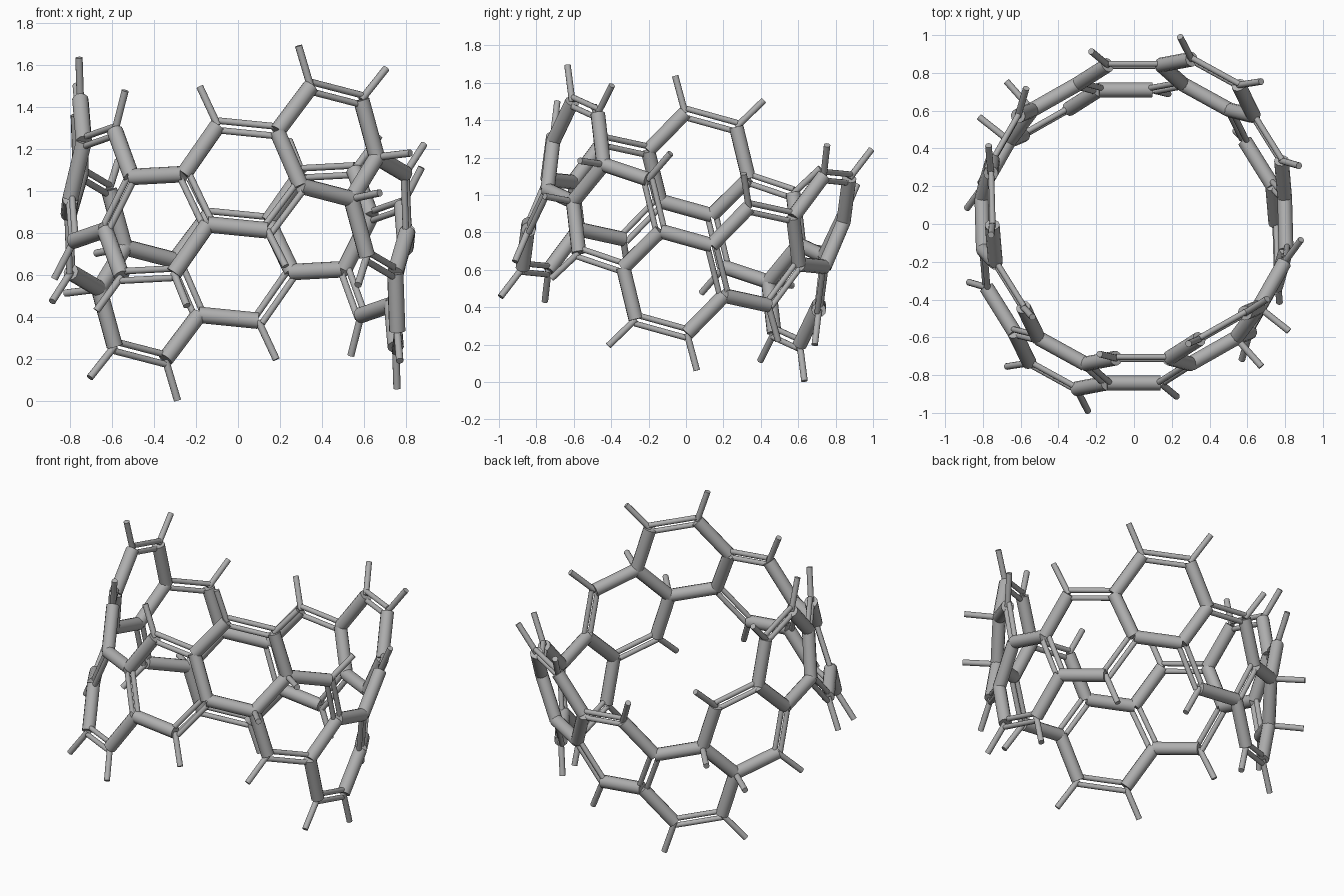
import bpy, bmesh, math
from mathutils import Vector, Matrix

if "Cube" in bpy.data.objects:
    bpy.data.objects.remove(bpy.data.objects["Cube"], do_unlink=True)

RADIUS, HALF_HEX, STUB_LEN = 0.818, 0.246, 0.205
THICK, THIN, STUB, GAP = 0.039, 0.0155, 0.0175, 0.0235

# Tilted frame of the belt
axis = Vector((0.1, 0.28, 1)).normalized()
front = Vector((0, -1, 0))
front = (front - axis * front.dot(axis)).normalized()
side = axis.cross(front)


def joint(key):
    """Position of a joint: angle step of ten degrees, level along the axis."""
    a = math.radians(10 * key[0])
    return RADIUS * (front * math.cos(a) + side * math.sin(a)) + axis * HALF_HEX * key[1]


def radial(p):
    return (p - axis * p.dot(axis)).normalized()


# Twelve hexagons around the belt, every other one raised or lowered in turn
DOUBLE_EDGES = {2: (1, 3), 8: (0, 2)}
STUB_CORNERS = {2: (0, 5), 8: (4, 5)}
singles, doubles, outward_joints = set(), set(), []
for k in range(12):
    level = (0, 1, 0, -1)[k % 4]
    corners = [(-1, 1), (1, 1), (2, 0), (1, -1), (-1, -1), (-2, 0)]
    ring = [((3 * k + a) % 36, level + b) for a, b in corners]
    edges = [frozenset((ring[i], ring[(i + 1) % 6])) for i in range(6)]
    singles.update(edges)
    if level == 0:
        doubles.update(edges[i] for i in DOUBLE_EDGES.get(k, (0, 2, 4)))
    else:
        doubles.add(edges[0] if level > 0 else edges[3])
    outward_joints += [ring[i] for i in STUB_CORNERS.get(k, ())]

neighbours = {}
for edge in singles:
    a, b = edge
    neighbours.setdefault(a, []).append(b)
    neighbours.setdefault(b, []).append(a)
singles -= doubles

# Rod lists as start, end, radius
single_rods, double_rods, stub_rods = [], [], []
for edge in sorted(singles, key=sorted):
    a, b = (joint(p) for p in sorted(edge))
    single_rods.append((a, b, THICK))
for edge in sorted(doubles, key=sorted):
    a, b = (joint(p) for p in sorted(edge))
    shift = (b - a).cross(radial((a + b) / 2)).normalized() * GAP
    double_rods += [(a + shift, b + shift, THIN), (a - shift, b - shift, THIN)]
# Rim stubs point away from the ring, four more point out of the wall
for key, near in sorted(neighbours.items()):
    if len(near) == 2:
        p = joint(key)
        away = (2 * p - joint(near[0]) - joint(near[1])).normalized()
        stub_rods.append((p, p + away * STUB_LEN, STUB))
for key in outward_joints:
    p = joint(key)
    stub_rods.append((p, p + radial(p) * STUB_LEN, STUB))

grey = bpy.data.materials.new("mid grey")
grey.use_nodes = True
colour = (0.43, 0.43, 0.43, 1)
grey.diffuse_color = colour
bsdf = next(n for n in grey.node_tree.nodes if n.type == "BSDF_PRINCIPLED")
bsdf.inputs["Base Color"].default_value = colour


def build(name, rods):
    bm = bmesh.new()
    for a, b, radius in rods:
        turn = (b - a).to_track_quat("Z", "Y").to_matrix().to_4x4()
        bmesh.ops.create_cone(bm, cap_ends=True, segments=12, radius1=radius, radius2=radius,
                              depth=(b - a).length, matrix=Matrix.Translation((a + b) / 2) @ turn)
    mesh = bpy.data.meshes.new(name)
    bm.to_mesh(mesh)
    bm.free()
    mesh.materials.append(grey)
    obj = bpy.data.objects.new(name, mesh)
    bpy.context.collection.objects.link(obj)
    bpy.ops.object.select_all(action="DESELECT")
    obj.select_set(True)
    bpy.context.view_layer.objects.active = obj
    bpy.ops.object.shade_smooth_by_angle(angle=math.radians(40))
    return obj


parts = [build("single_bonds", single_rods), build("double_bonds", double_rods),
         build("outer_stubs", stub_rods)]

# Stand the belt on the ground
lowest = min(v.co.z for o in parts for v in o.data.vertices)
for o in parts:
    o.data.transform(Matrix.Translation((0, 0, -lowest)))
